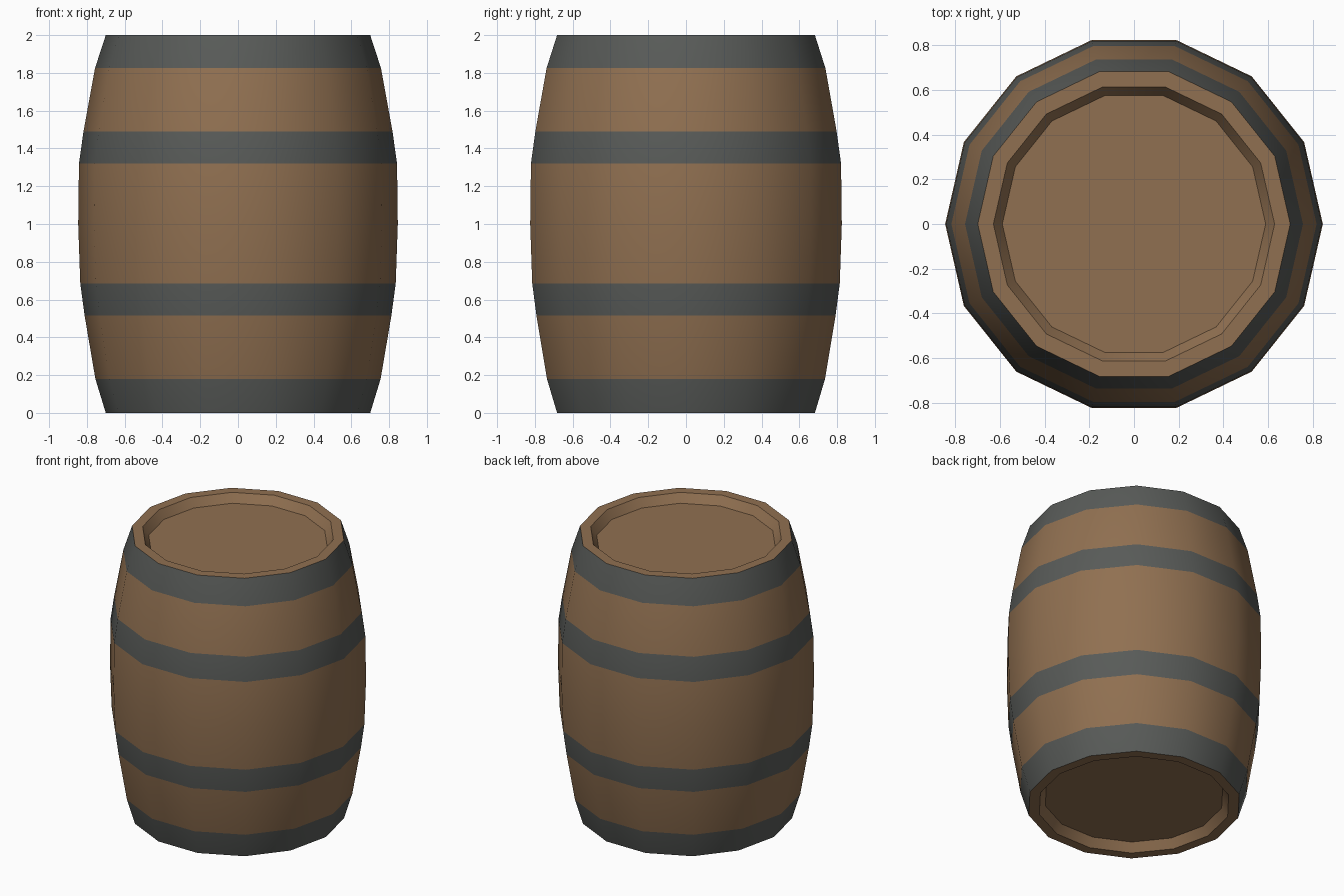
import bpy, bmesh, math

if "Cube" in bpy.data.objects:
    bpy.data.objects.remove(bpy.data.objects["Cube"])

SIDES = 14


def material(name, rgb):
    m = bpy.data.materials.new(name)
    m.diffuse_color = (*rgb, 1)
    m.use_nodes = True
    m.node_tree.nodes["Principled BSDF"].inputs["Base Color"].default_value = m.diffuse_color
    return m


wood = material("brown wood", (0.28, 0.162, 0.082))
iron = material("grey iron", (0.098, 0.104, 0.098))


def lathe(name, profile, mats, is_iron, cap_ends=False):
    """Spin (radius, z) points around z; is_iron(z, radius) picks the hoop faces."""
    bm = bmesh.new()
    rings = []
    for r, z in profile:
        ring = []
        for i in range(SIDES):
            a = 2 * math.pi * i / SIDES
            ring.append(bm.verts.new((r * math.cos(a), r * math.sin(a), z)))
        rings.append(ring)
    for low, high in zip(rings, rings[1:]):
        for i in range(SIDES):
            j = (i + 1) % SIDES
            bm.faces.new((low[i], low[j], high[j], high[i]))
    if cap_ends:
        bm.faces.new(rings[0])
        bm.faces.new(rings[-1])
    bmesh.ops.recalc_face_normals(bm, faces=bm.faces)
    for f in bm.faces:
        c = f.calc_center_median()
        f.material_index = int(is_iron(c.z, math.hypot(c.x, c.y)))
    mesh = bpy.data.meshes.new(name)
    bm.to_mesh(mesh)
    bm.free()
    for m in mats:
        mesh.materials.append(m)
    ob = bpy.data.objects.new(name, mesh)
    bpy.context.collection.objects.link(ob)
    bpy.ops.object.select_all(action='DESELECT')
    ob.select_set(True)
    bpy.context.view_layer.objects.active = ob
    bpy.ops.object.shade_smooth_by_angle(angle=math.radians(35))
    return ob


# Hoop height ranges on the bulging wall
hoops = [(0, 0.18), (0.515, 0.685), (1.32, 1.49), (1.825, 2)]


def hoop_rule(z, r):
    return r > 0.68 and any(a < z < b for a, b in hoops)


# Closed profile: bottom recess, outer wall, top rim and recessed lid
profile = [
    (0.59, 0.06), (0.63, 0.0), (0.70, 0.0),
    (0.755, 0.18), (0.812, 0.515), (0.835, 0.685), (0.846, 1.0),
    (0.842, 1.32), (0.818, 1.49), (0.757, 1.825), (0.70, 2.0),
    (0.63, 2.0), (0.59, 1.94),
]
lathe("barrel", profile, [wood, iron], hoop_rule, cap_ends=True)
